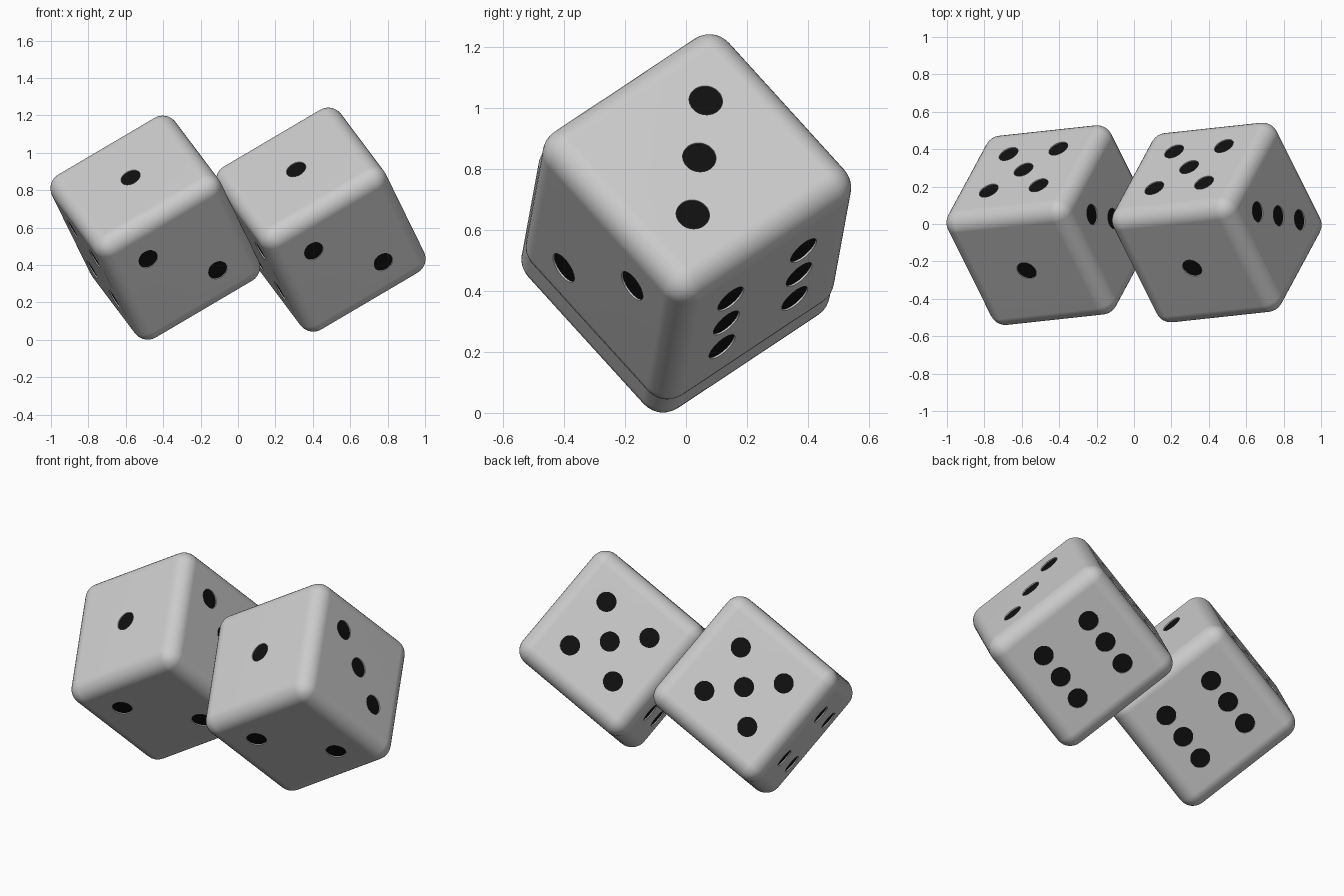
import bpy, bmesh
from mathutils import Matrix, Vector

if "Cube" in bpy.data.objects:
    bpy.data.objects.remove(bpy.data.objects["Cube"])

HALF, ROUND = 0.386, 0.087        # die half size and edge radius
STEP, PIP_R, DEPTH = 0.155, 0.055, 0.012

# die axes: x = face 1, y = face 3, z = face 5
ax = Vector((-0.343, -0.635, 0.699)).normalized()
ay = Vector((0.842, 0.085, 0.505))
ay = (ay - ax * ay.dot(ax)).normalized()
az = ax.cross(ay)
TILT = Matrix((ax, ay, az)).transposed().to_4x4()

corners = [(a, b) for a in (-1, 1) for b in (-1, 1)]
# face normal, first and second in-face directions, pip layout
X, Y, Z = Vector((1, 0, 0)), Vector((0, 1, 0)), Vector((0, 0, 1))
FACES = [
    (X, Y, Z, [(0, 0)]),
    (-Z, X, Y, [(-1, 1), (1, -1)]),
    (Y, X, Z, [(-1, -1), (0, 0), (1, 1)]),
    (-Y, X, Z, corners),
    (Z, X, Y, corners + [(0, 0)]),
    (-X, Y, Z, [(a, b) for a in (-1, 0, 1) for b in (-1, 1)]),
]

black = bpy.data.materials.new("pip_black")
black.diffuse_color = (0.005, 0.005, 0.005, 1)
black.use_nodes = True
black.node_tree.nodes["Principled BSDF"].inputs["Base Color"].default_value = black.diffuse_color


def new_object(name, bm):
    mesh = bpy.data.meshes.new(name)
    bm.to_mesh(mesh)
    bm.free()
    obj = bpy.data.objects.new(name, mesh)
    bpy.context.collection.objects.link(obj)
    return obj


def pip_discs(name, low, high):
    """Short cylinders on every pip, from low to high along the face normal."""
    bm = bmesh.new()
    for n, u, v, layout in FACES:
        turn = n.to_track_quat('Z', 'Y').to_matrix().to_4x4()
        for a, b in layout:
            pos = n * (low + high) / 2 + (u * a + v * b) * STEP
            bmesh.ops.create_cone(bm, cap_ends=True, segments=40, radius1=PIP_R,
                                  radius2=PIP_R, depth=high - low,
                                  matrix=Matrix.Translation(pos) @ turn)
    return new_object(name, bm)


def activate(obj):
    bpy.ops.object.select_all(action='DESELECT')
    obj.select_set(True)
    bpy.context.view_layer.objects.active = obj


def make_die(side, centre):
    # rounded cube with shallow pip recesses
    bm = bmesh.new()
    bmesh.ops.create_cube(bm, size=2 * HALF)
    body = new_object(side + "_die_body", bm)
    bevel = body.modifiers.new("rounding", 'BEVEL')
    bevel.width, bevel.segments = ROUND, 8
    cutter = pip_discs(side + "_pip_cutter", HALF - DEPTH, HALF + 0.05)
    cutter.hide_render = True
    cut = body.modifiers.new("recesses", 'BOOLEAN')
    cut.operation, cut.solver, cut.object = 'DIFFERENCE', 'EXACT', cutter
    activate(body)
    bpy.ops.object.convert(target='MESH')
    bpy.data.objects.remove(cutter)
    bpy.ops.object.shade_smooth_by_angle()
    weighted = body.modifiers.new("flat_faces", 'WEIGHTED_NORMAL')
    weighted.keep_sharp = True

    # black pip floors
    pips = pip_discs(side + "_die_pips", HALF - DEPTH - 0.002, HALF - 0.006)
    pips.data.materials.append(black)
    for obj in (body, pips):
        obj.matrix_world = Matrix.Translation(centre) @ TILT


make_die("left", (-0.4425, -0.006, 0.600))
make_die("right", (0.4425, 0.008, 0.643))
